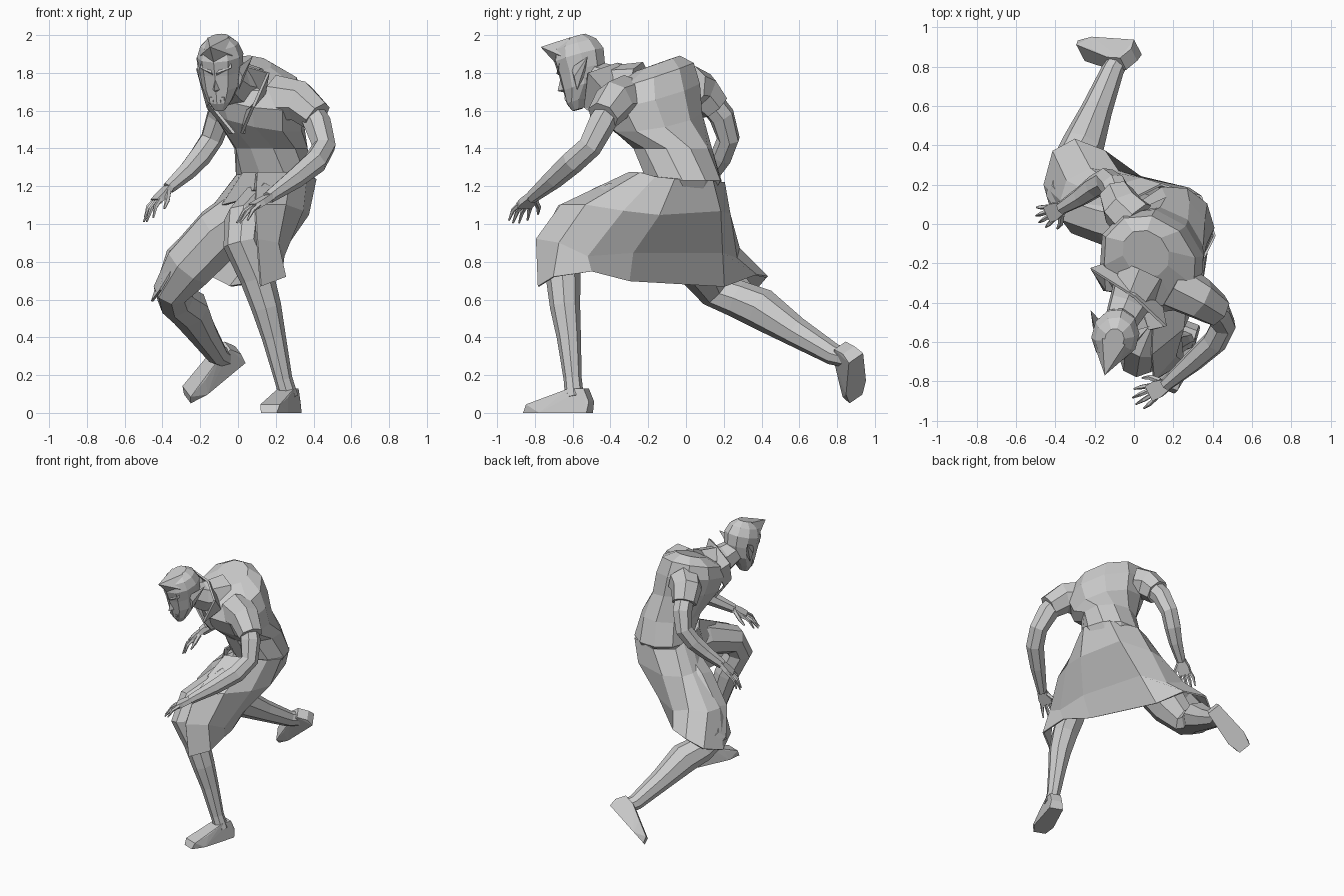
import bpy
import bmesh
from math import cos, sin, pi, radians
from mathutils import Matrix, Vector

cube = bpy.data.objects.get("Cube")
if cube:
    bpy.data.objects.remove(cube, do_unlink=True)

grey = bpy.data.materials.new("plain grey")
grey.use_nodes = True
colour = (.6, .6, .6, 1)
grey.diffuse_color = colour
grey.node_tree.nodes["Principled BSDF"].inputs["Base Color"].default_value = colour


def finish(name, bm, matrix=None):
    """Turn a bmesh into a flat shaded grey object."""
    bmesh.ops.recalc_face_normals(bm, faces=bm.faces[:])
    if matrix:
        bm.transform(matrix)
    mesh = bpy.data.meshes.new(name)
    bm.to_mesh(mesh)
    bm.free()
    mesh.materials.append(grey)
    obj = bpy.data.objects.new(name, mesh)
    bpy.context.scene.collection.objects.link(obj)
    return obj


def loft(name, rings, matrix=None):
    """Skin a stack of closed rings and cap both ends."""
    bm = bmesh.new()
    rows = [[bm.verts.new(p) for p in ring] for ring in rings]
    count = len(rows[0])
    for low, high in zip(rows, rows[1:]):
        for i in range(count):
            j = (i + 1) % count
            bm.faces.new((low[i], low[j], high[j], high[i]))
    bm.faces.new(rows[0])
    bm.faces.new(rows[-1])
    return finish(name, bm, matrix)


def ellipse(centre, u, v, a, b, sides):
    steps = [2 * pi * (i + .5) / sides for i in range(sides)]
    return [Vector(centre) + u * (a * cos(t)) + v * (b * sin(t)) for t in steps]


def tube(name, path, sides=7):
    """Round limb through points given as x, y, z, radius."""
    points = [Vector(p[:3]) for p in path]
    rings, u = [], Vector((.9, .3, .2))
    for i, point in enumerate(points):
        along = points[min(i + 1, len(points) - 1)] - points[max(i - 1, 0)]
        along.normalize()
        u = (u - along * u.dot(along)).normalized()
        radius = path[i][3]
        rings.append(ellipse(point, u, along.cross(u), radius, radius, sides))
    return loft(name, rings)


def hull(name, points, matrix=None):
    bm = bmesh.new()
    for p in points:
        bm.verts.new(p)
    bmesh.ops.convex_hull(bm, input=bm.verts[:])
    loose = [v for v in bm.verts if not v.link_faces]
    bmesh.ops.delete(bm, geom=loose, context='VERTS')
    return finish(name, bm, matrix)


def sheet(name, columns, thickness):
    """Cloth panel from columns of points."""
    bm = bmesh.new()
    grid = [[bm.verts.new(p) for p in column] for column in columns]
    for left, right in zip(grid, grid[1:]):
        for i in range(len(left) - 1):
            bm.faces.new((left[i], right[i], right[i + 1], left[i + 1]))
    obj = finish(name, bm)
    solid = obj.modifiers.new("thickness", 'SOLIDIFY')
    solid.thickness = thickness
    solid.offset = 0


def frame(origin, x, y, z):
    rotation = Matrix((x, y, z)).transposed().to_4x4()
    return Matrix.Translation(origin) @ rotation


# Torso: x, y, z, half width, half depth, yaw, backward rise
torso_rows = [
    (.2, 0, 1.12, .14, .13, -20, 0),
    (.2, -.01, 1.23, .21, .205, -20, 0),
    (.175, -.07, 1.4, .195, .215, -30, 0),
    (.11, -.16, 1.55, .25, .245, -42, 0),
    (.09, -.19, 1.68, .29, .25, -44, .1),
    (.08, -.19, 1.78, .26, .215, -44, .2),
    (.06, -.15, 1.85, .13, .11, -44, .25),
]
torso_rings = []
for x, y, z, wide, deep, yaw, rise in torso_rows:
    c, s = cos(radians(yaw)), sin(radians(yaw))
    slope = -.25 if z > 1.5 else 0
    torso_rings.append(ellipse((x, y, z), Vector((c, s, slope)),
                               Vector((-s, c, rise)), wide, deep, 10))
loft("torso", torso_rings)
tube("neck", [(.04, -.25, 1.72, .14), (-.03, -.41, 1.74, .105),
              (-.08, -.52, 1.79, .08)])

# Head, built upright around its own centre and then turned
pose = (Matrix.Translation((-.09, -.55, 1.815)) @ Matrix.Rotation(radians(-15), 4, 'Z')
        @ Matrix.Rotation(radians(16), 4, 'X'))
head_rows = [(-.195, -.08, .03, .03), (-.15, -.065, .066, .065), (-.08, -.02, .1, .11),
             (0, 0, .112, .13), (.08, .005, .122, .14), (.14, .005, .1, .115),
             (.18, .01, .05, .06)]
X, Y, Z = Vector((1, 0, 0)), Vector((0, 1, 0)), Vector((0, 0, 1))
loft("head", [ellipse((0, y, z), X, Y, a, b, 10) for z, y, a, b in head_rows], pose)
hull("hair_peak", [(-.09, -.07, .1), (.09, -.07, .1), (-.06, .0, .18),
                   (.06, .0, .18), (0, -.13, .075), (0, -.185, .18)], pose)
hull("nose", [(-.03, -.1, -.075), (.03, -.1, -.075), (0, -.11, .02),
              (0, -.16, -.07), (0, -.12, -.09)], pose)
hull("mouth", [(sx * .04, y, z) for sx in (-1, 1) for y in (-.09, -.124)
               for z in (-.135, -.115)], pose)
for side, label in ((1, "left"), (-1, "right")):
    hull(label + "_ear", [(side * .1, -.03, -.1), (side * .1, .03, -.04),
                          (side * .1, -.03, .02), (side * .12, -.02, -.03),
                          (side * .155, .09, .05)], pose)
    hull(label + "_brow", [(side * .01, -.12, .0), (side * .01, -.138, .02),
                           (side * .085, -.09, .06), (side * .085, -.1, .04),
                           (side * .05, -.09, .07)], pose)
    hull(label + "_fang", [(side * .025, -.12, -.13), (side * .015, -.12, -.13),
                           (side * .02, -.128, -.13), (side * .02, -.12, -.155)], pose)

# Standing collar that runs down into the lapels
sheet("collar", [
    [(-.04, -.3, 1.48), (-.02, -.36, 1.48)],
    [(-.16, -.24, 1.62), (-.15, -.34, 1.64)],
    [(-.13, -.2, 1.74), (-.22, -.23, 1.82)],
    [(.02, -.3, 1.76), (0, -.37, 1.85)],
    [(.14, -.42, 1.69), (.16, -.52, 1.8)],
    [(.05, -.42, 1.6), (.08, -.54, 1.62)],
    [(.03, -.33, 1.48), (.02, -.37, 1.48)],
], .015)

# Arms with short flared sleeves
tube("left_sleeve", [(.2, -.31, 1.66, .13), (.33, -.38, 1.65, .11), (.42, -.44, 1.57, .088)])
tube("right_sleeve", [(0, .02, 1.72, .12), (-.06, .08, 1.7, .11), (-.09, .15, 1.62, .09)])
tube("left_arm", [(.37, -.4, 1.62, .065), (.42, -.45, 1.53, .075), (.455, -.51, 1.41, .065),
                  (.41, -.6, 1.33, .065), (.3, -.7, 1.24, .055), (.16, -.82, 1.14, .034)])
tube("right_arm", [(-.07, .11, 1.67, .07), (-.1, .19, 1.57, .07), (-.14, .225, 1.45, .062),
                   (-.2, .19, 1.36, .06), (-.27, .14, 1.28, .05), (-.37, .08, 1.19, .034)])


def hand(label, wrist, direction, thumb_side):
    """Flat palm, four curled fingers and a thumb."""
    along = Vector(direction).normalized()
    across = along.cross(Z).normalized() * thumb_side
    down = along.cross(across)
    if down.z > 0:
        down.negate()
    pose = frame(wrist, along, across, down)
    hull(label + "_palm", [(f, w * k, d) for f, w in ((-.02, .028), (.05, .045), (.1, .042))
                           for k in (-1, 1) for d in (-.016, .016)], pose)

    def finger(name, stations):
        path = [tuple(pose @ Vector(p)) + (r,) for *p, r in stations]
        tube(label + "_" + name, path, 5)

    for i, name in enumerate(("index", "middle", "ring", "little")):
        w = .034 - i * .023
        reach = .06 if i in (1, 2) else .045
        finger(name + "_finger", [(.08, w, 0, .013), (.09 + reach, w * 1.4, .004, .012),
                                  (.1 + 2 * reach, w * 1.6, .035, .005)])
    finger("thumb", [(.02, .03, .005, .016), (.07, .07, .02, .014), (.12, .085, .035, .006)])


hand("left", (.16, -.82, 1.14), (-.8, -.4, -.48), 1)
hand("right", (-.37, .08, 1.19), (-.65, -.3, -.7), -1)

# Legs: the left one planted in front, the right one trailing
tube("left_leg", [(.2, -.1, 1.08, .13), (.13, -.38, 1.09, .13), (.03, -.62, 1.01, .105),
                  (.02, -.68, .9, .1), (.1, -.65, .72, .092), (.15, -.64, .56, .08),
                  (.19, -.62, .4, .064), (.24, -.6, .18, .048), (.27, -.59, .08, .05)], 8)
tube("right_leg", [(.12, -.02, 1.1, .16), (-.1, .03, .95, .15), (-.26, .08, .78, .14),
                   (-.35, .16, .65, .1), (-.33, .28, .6, .1), (-.26, .4, .55, .11),
                   (-.19, .58, .43, .08), (-.11, .78, .31, .058), (-.07, .85, .29, .05)], 8)


def foot(name, heel, forward, up):
    forward, up = Vector(forward).normalized(), Vector(up).normalized()
    stations = [(0, .05, 0), (-.01, .04, .06), (.02, .04, .13), (.1, .045, .13),
                (.22, .055, .08), (.26, .07, 0), (.34, .055, .045), (.36, .045, 0)]
    hull(name, [(f, w * k, h) for f, w, h in stations for k in (-1, 1)],
         frame(heel, forward, up.cross(forward), up))


foot("left_foot", (.29, -.51, 0), (-.35, -.93, 0), Z)
foot("right_foot", (.02, .9, .29), (-.8, 0, -.6), (-.45, -.65, .6))

# Long coat skirt, draped from the left knee round the back to the right knee
sheet("coat_skirt", [
    [(.1, -.3, 1.27), (.09, -.66, 1.1), (.1, -.79, .92), (.12, -.78, .67)],
    [(.28, -.24, 1.27), (.25, -.53, 1.1), (.21, -.67, .9), (.25, -.7, .72)],
    [(.36, -.16, 1.25), (.34, -.33, 1.07), (.24, -.52, .83), (.23, -.5, .75)],
    [(.41, -.06, 1.24), (.37, -.14, 1.05), (.23, -.28, .85), (.15, -.3, .7)],
    [(.34, .14, 1.23), (.28, .18, 1.07), (.1, .19, .85), (-.04, .2, .67)],
    [(.14, .2, 1.22), (.04, .23, 1.05), (-.08, .265, .82), (-.15, .37, .73)],
    [(0, .13, 1.23), (-.1, .19, 1.06), (-.22, .28, .87), (-.3, .43, .72)],
    [(-.01, .05, 1.25), (-.14, .12, 1.07), (-.34, .22, .86), (-.41, .37, .65)],
    [(0, -.04, 1.26), (-.14, .05, 1.08), (-.37, .12, .86), (-.455, .2, .59)],
    [(.02, -.15, 1.26), (-.08, -.08, 1.1), (-.28, -.03, .87), (-.41, .04, .65)],
], .012)
# Hip wrap closing the front between the thighs
sheet("hip_wrap", [
    [(.1, -.3, 1.27), (.09, -.5, 1.18)],
    [(.03, -.2, 1.27), (.0, -.22, 1.12)],
    [(.02, -.15, 1.26), (-.08, -.08, 1.1)],
], .012)
